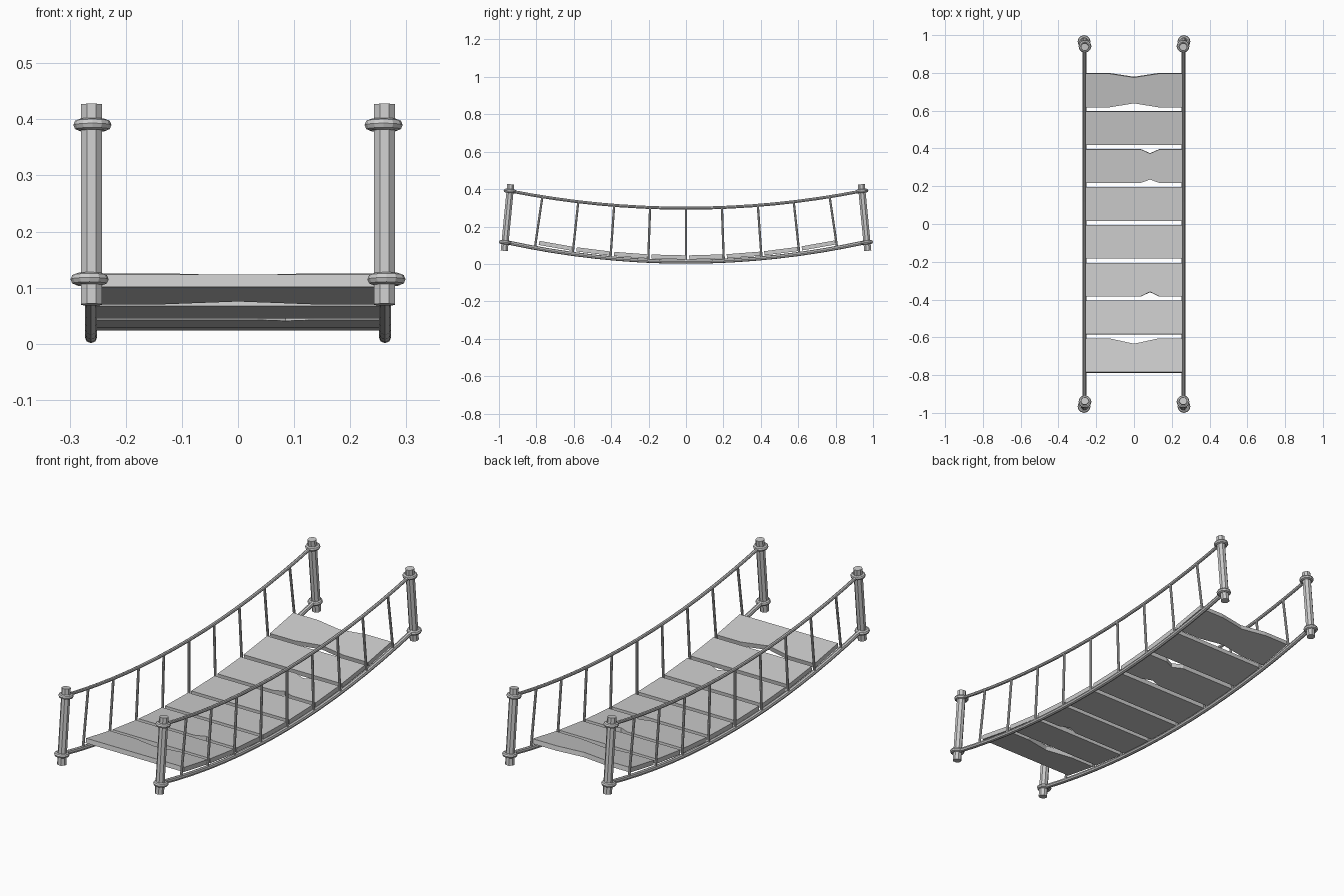
import bpy, bmesh, math
from mathutils import Vector

if "Cube" in bpy.data.objects:
    bpy.data.objects.remove(bpy.data.objects["Cube"], do_unlink=True)

grey = bpy.data.materials.new("plain_grey")
grey.use_nodes = True
grey.diffuse_color = (0.6, 0.6, 0.6, 1)
grey.node_tree.nodes["Principled BSDF"].inputs["Base Color"].default_value = (0.6, 0.6, 0.6, 1)

SIDE = 0.262          # rope distance from the centre line
ROPE_R = 0.011


def foot_z(y):
    return 0.012 + 0.113 * y * y


def hand_z(y):
    return 0.298 + 0.104 * y * y


def deck_z(y):
    return 0.024 + 0.125 * y * y


def rope(name, points, radius):
    curve = bpy.data.curves.new(name, "CURVE")
    curve.dimensions = "3D"
    curve.bevel_depth = radius
    curve.bevel_resolution = 2
    curve.use_fill_caps = True
    spline = curve.splines.new("POLY")
    spline.points.add(len(points) - 1)
    for p, co in zip(spline.points, points):
        p.co = (*co, 1)
    spline.use_smooth = False
    curve.materials.append(grey)
    bpy.context.collection.objects.link(bpy.data.objects.new(name, curve))


def sagging_rope(name, x, end, height, radius, steps=16):
    ys = [end * (2 * i / steps - 1) for i in range(steps + 1)]
    rope(name, [(x, y, height(y)) for y in ys], radius)


def plank(name, y, front_notch, back_notch, notch_x, notch_w, length=0.178, thick=0.022):
    y0, y1 = y - length / 2, y + length / 2
    z0, z1 = deck_z(y0), deck_z(y1)
    slope = (z1 - z0) / length
    xs = [-SIDE, notch_x - notch_w, notch_x, notch_x + notch_w, SIDE]
    front = [(x, y0 + (front_notch if i == 2 else 0)) for i, x in enumerate(xs)]
    back = [(x, y1 - (back_notch if i == 2 else 0)) for i, x in enumerate(xs)]
    lift = Vector((0, -slope, 1)).normalized() * thick
    bm = bmesh.new()
    rows = [[bm.verts.new((x, v, z0 + (v - y0) * slope)) for x, v in row] for row in (front, back)]
    for i in range(4):
        bm.faces.new((rows[0][i], rows[0][i + 1], rows[1][i + 1], rows[1][i]))
    # keep the underside and raise a copy of it into the top
    out = bmesh.ops.extrude_face_region(bm, geom=bm.faces[:], use_keep_orig=True)
    bmesh.ops.translate(bm, vec=lift, verts=[v for v in out["geom"] if isinstance(v, bmesh.types.BMVert)])
    bmesh.ops.recalc_face_normals(bm, faces=bm.faces[:])
    mesh = bpy.data.meshes.new(name)
    bm.to_mesh(mesh)
    bm.free()
    mesh.materials.append(grey)
    bpy.context.collection.objects.link(bpy.data.objects.new(name, mesh))


def finish(name):
    ob = bpy.context.object
    ob.name = name
    ob.data.materials.append(grey)
    return ob


# Deck planks, some with worn notches: index -> front, back, centre x, half width
worn = {0: (0, 0.028, 0, 0.13), 2: (0.024, 0, 0.085, 0.05),
        5: (0.018, 0.022, 0.085, 0.05), 7: (0.021, 0.02, 0, 0.13)}
for i in range(8):
    plank(f"plank_{i + 1}", 0.006 + (i - 3.5) * 0.2013, *worn.get(i, (0, 0, 0, 0.13)))

for side, sx in (("left", 1), ("right", -1)):
    # Main ropes
    x = sx * SIDE
    sagging_rope(f"{side}_foot_rope", x, 0.966, foot_z, ROPE_R)
    sagging_rope(f"{side}_hand_rope", x, 0.941, hand_z, 0.008)
    # Hanger ropes
    for i in range(-4, 5):
        low, high = i * 0.202, i * 0.192
        rope(f"{side}_hanger_{i + 5}", [(x, low, foot_z(low)), (x, high, hand_z(high))], 0.006)
    # Leaning posts with rope rings
    for end, sy in (("front", -1), ("back", 1)):
        lean = sy * math.atan2(0.035, 0.36)
        bpy.ops.mesh.primitive_cylinder_add(vertices=8, radius=0.0205, depth=0.358,
                                            location=(sx * 0.261, sy * 0.9545, 0.248),
                                            rotation=(lean, 0, 0))
        post = finish(f"{end}_{side}_post")
        for v in post.data.vertices:
            c, s = math.cos(math.pi / 8), math.sin(math.pi / 8)
            vx, vy = v.co.x, v.co.y
            v.co.x, v.co.y = vx * c - vy * s, vx * s + vy * c
        for part, rx, ry, rz in (("upper", 0.2595, 0.941, 0.39), ("lower", 0.2645, 0.966, 0.115)):
            bpy.ops.mesh.primitive_torus_add(major_segments=12, minor_segments=8,
                                             major_radius=0.0235, minor_radius=0.0105,
                                             location=(sx * rx, sy * ry, rz),
                                             rotation=(lean, 0, 0))
            finish(f"{end}_{side}_{part}_ring")
